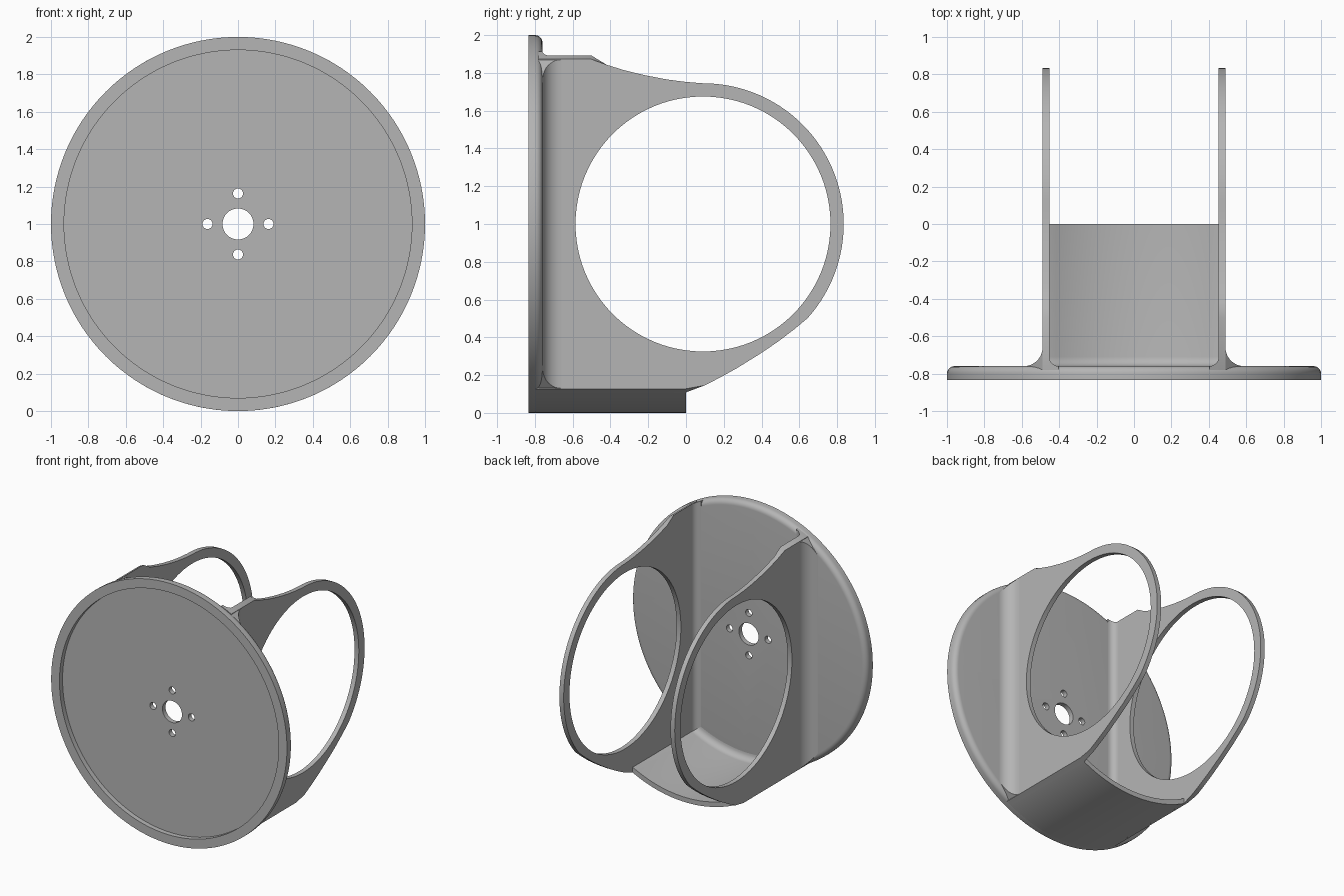
import bpy, bmesh
from math import sin, cos, pi, sqrt, radians

if "Cube" in bpy.data.objects:
    bpy.data.objects.remove(bpy.data.objects["Cube"])

FRONT, RECESS, BACK = -0.835, -0.797, -0.76   # plate depths along y
ARM_IN, ARM_OUT = 0.453, 0.489                # arm faces along x

grey = bpy.data.materials.new("grey")
grey.use_nodes = True
grey.diffuse_color = (0.46, 0.46, 0.46, 1)
grey.node_tree.nodes["Principled BSDF"].inputs["Base Color"].default_value = grey.diffuse_color


def finish(name, bm):
    bmesh.ops.recalc_face_normals(bm, faces=bm.faces)
    mesh = bpy.data.meshes.new(name)
    bm.to_mesh(mesh)
    bm.free()
    mesh.materials.append(grey)
    ob = bpy.data.objects.new(name, mesh)
    bpy.context.collection.objects.link(ob)
    return ob


def loft(name, *stacks):
    """Capped solids, each through a stack of equal closed rings."""
    bm = bmesh.new()
    for rings in stacks:
        vs = [[bm.verts.new(p) for p in ring] for ring in rings]
        n = len(vs[0])
        for a, b in zip(vs, vs[1:]):
            for i in range(n):
                j = (i + 1) % n
                bm.faces.new((a[i], a[j], b[j], b[i]))
        bm.faces.new(vs[0])
        bm.faces.new(vs[-1])
    return finish(name, bm)


def circle(r, y, n, cx=0, cz=1):
    return [(cx + r * cos(2 * pi * i / n), y, cz + r * sin(2 * pi * i / n)) for i in range(n)]


def arc(cx, cy, r, start, end, n):
    return [(cx + r * cos(radians(start + (end - start) * i / n)),
             cy + r * sin(radians(start + (end - start) * i / n))) for i in range(n + 1)]


def smooth(ob):
    bpy.ops.object.select_all(action='DESELECT')
    ob.select_set(True)
    bpy.context.view_layer.objects.active = ob
    for m in list(ob.modifiers):
        bpy.ops.object.modifier_apply(modifier=m.name)
    bpy.ops.object.shade_smooth_by_angle(angle=radians(30))


def mirror(ob):
    ob.modifiers.new("mirror", 'MIRROR').use_mirror_merge = False
    smooth(ob)


# Round plate: recessed front, rounded back rim
rim = [(0.93, RECESS), (0.93, FRONT), (1, FRONT)] + arc(0.96, BACK - 0.04, 0.04, 0, 90, 6)
plate = loft("round_plate", [circle(r, y, 128) for r, y in rim])

# Centre hole and four screw holes
holes = [(0.083, 0, 1, 48)] + [(0.027, 0.163 * cos(k * pi / 2), 1 + 0.163 * sin(k * pi / 2), 24)
                               for k in range(4)]
cutter = loft("hole_cutter", *[[circle(r, y, n, x, z) for y in (-1, -0.6)] for r, x, z, n in holes])
cutter.hide_render = True
cut = plate.modifiers.new("holes", 'BOOLEAN')
cut.object, cut.solver = cutter, 'EXACT'
smooth(plate)
bpy.data.objects.remove(cutter)

# Curved tray along the bottom, with a fillet into the plate
FLOOR, FIL = 0.963, 0.05
section = [(1, -0.797), (1, 0), (FLOOR, 0)]
section += arc(FLOOR - FIL, BACK + FIL, FIL, 0, -90, 6) + [(FLOOR - FIL, -0.78)]
rings = []
for i in range(33):
    x0 = ARM_OUT * (i / 16 - 1)
    dz = sqrt(1 - x0 * x0)
    rings.append([(r * x0, y, 1 - r * dz) for r, y in section])
# square the tray ends off against the arms
for ring in (rings[0], rings[-1]):
    side = ring[0][0]
    ring[:] = [(side, y, z) for x, y, z in ring]
smooth(loft("bottom_tray", rings))

# Side arms: ring with a web that widens towards the plate
CY, CZ = 0.09, 1.0
outline = [(-0.78, 1.9), (-0.5, 1.9), (-0.42, 1.843), (-0.33, 1.815), (-0.22, 1.788),
           (-0.1, 1.765), (0, 1.752)]
outline += arc(CY, CZ, 0.745, 90, -42, 44)
outline += [(0.57, 0.44), (0.48, 0.372), (0.38, 0.305), (0.27, 0.237), (0.18, 0.187),
            (0.1, 0.146), (0, 0.09), (-0.78, 0.09)]
opening = arc(CY, CZ, 0.675, 0, 360, 96)[:-1]

bm = bmesh.new()
for loop in (outline, opening):
    vs = [bm.verts.new((ARM_IN, y, z)) for y, z in loop]
    for i, v in enumerate(vs):
        bm.edges.new((v, vs[i - 1]))
bmesh.ops.triangle_fill(bm, edges=bm.edges[:], use_beauty=True)
grown = bmesh.ops.extrude_face_region(bm, geom=bm.faces[:], use_keep_orig=True)
for v in grown["geom"]:
    if isinstance(v, bmesh.types.BMVert):
        v.co.x = ARM_OUT
for v in bm.verts:   # trim to the plate's cylinder
    h = sqrt(1 - v.co.x ** 2)
    v.co.z = min(max(v.co.z, 1 - h), 1 + h)
mirror(finish("side_arms", bm))


# Fillets where the arms meet the plate
def fillet(name, wall, side, r):
    cx = wall + side * r
    pts = [(wall - side * 0.005, -0.78), (wall - side * 0.005, BACK + r)]
    pts += arc(cx, BACK + r, r, 180 if side > 0 else 0, 270 if side > 0 else -90, 10)
    pts += [(cx, -0.78)]
    rings = []
    for s in (-1, 1):
        rings.append([])
        for x, y in pts:
            reach = 0.998 - 0.04 * max(0, x - ARM_OUT) / r
            rings[-1].append((x, y, 1 + s * sqrt(reach ** 2 - x * x)))
    mirror(loft(name, rings))


fillet("outer_fillets", ARM_OUT, 1, 0.1)
fillet("inner_fillets", ARM_IN, -1, 0.05)
